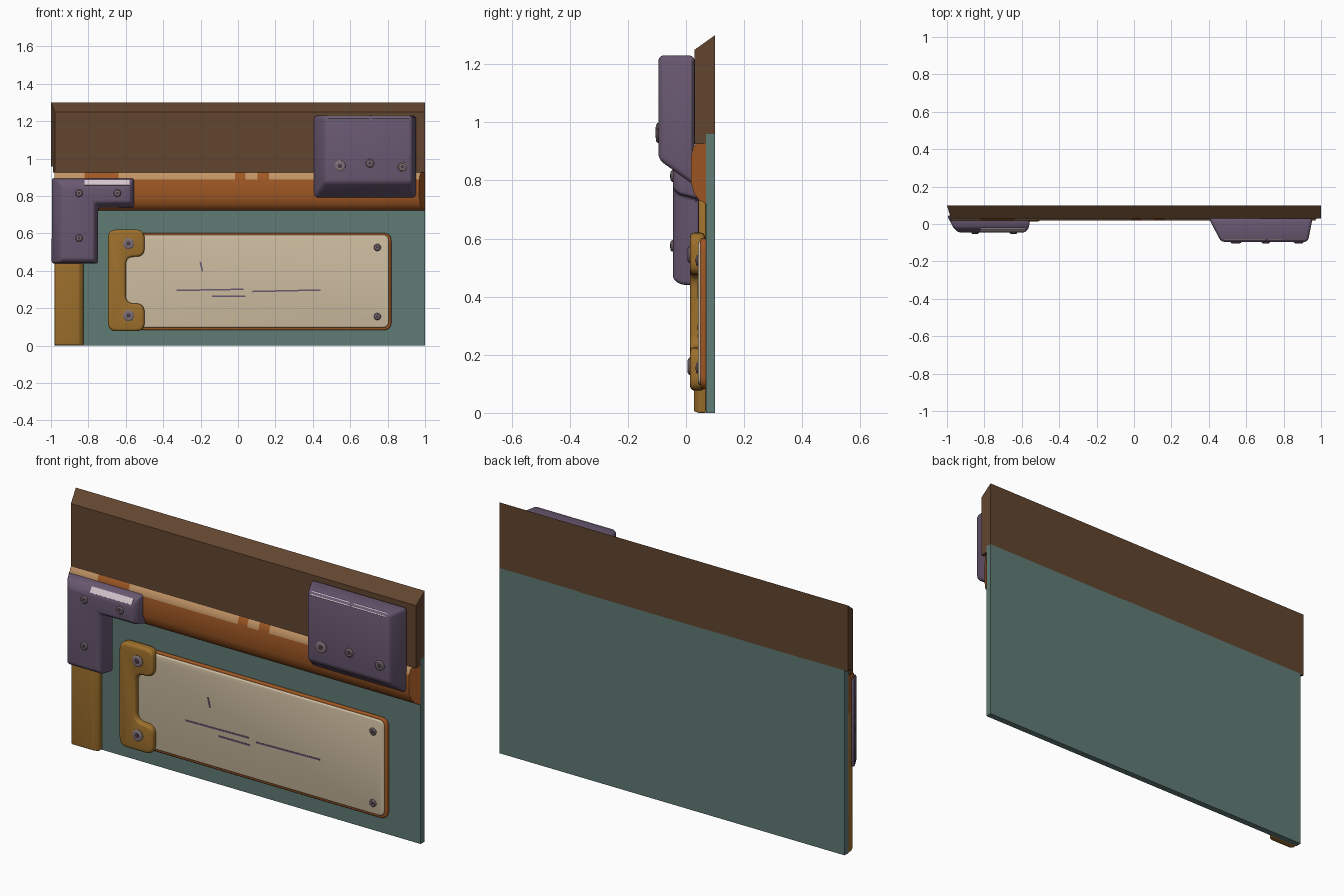
import bpy, bmesh, math
from mathutils import Vector

cube = bpy.data.objects.get("Cube")
if cube:
    bpy.data.objects.remove(cube, do_unlink=True)


def linear(c):
    c /= 255
    return c / 12.92 if c <= 0.04045 else ((c + 0.055) / 1.055) ** 2.4


def material(name, *rgb):
    m = bpy.data.materials.new(name)
    col = [linear(c) for c in rgb] + [1]
    m.diffuse_color = col
    m.use_nodes = True
    m.node_tree.nodes["Principled BSDF"].inputs["Base Color"].default_value = col
    return m


BROWN = material("dark brown", 98, 69, 47)
TEAL = material("teal", 96, 123, 117)
PURPLE = material("dusty purple", 105, 88, 113)
ORANGE = material("burnt orange", 160, 88, 36)
TAN = material("worn tan", 194, 148, 102)
CREAM = material("cream", 208, 191, 162)
MUSTARD = material("mustard", 158, 112, 44)
PINK = material("pale edge wear", 212, 197, 205)
STEEL = material("screw grey", 128, 112, 118)
DARK = material("dark socket", 72, 58, 70)


def loft(name, rings, mat, bevel=0.0, segments=3):
    """Skin matching rings of points, cap both ends, round the sharp edges."""
    bm = bmesh.new()
    loops = [[bm.verts.new(p) for p in ring] for ring in rings]
    n = len(loops[0])
    for a, b in zip(loops, loops[1:]):
        for i in range(n):
            j = (i + 1) % n
            bm.faces.new((a[i], a[j], b[j], b[i]))
    bm.faces.new(loops[0])
    bm.faces.new(loops[-1])
    bmesh.ops.recalc_face_normals(bm, faces=bm.faces)
    me = bpy.data.meshes.new(name)
    bm.to_mesh(me)
    bm.free()
    me.materials.append(mat)
    ob = bpy.data.objects.new(name, me)
    bpy.context.collection.objects.link(ob)
    bpy.ops.object.select_all(action='DESELECT')
    bpy.context.view_layer.objects.active = ob
    ob.select_set(True)
    if bevel:
        mod = ob.modifiers.new("Bevel", 'BEVEL')
        mod.width, mod.segments = bevel, segments
        mod.limit_method, mod.angle_limit = 'ANGLE', math.radians(25)
        bpy.ops.object.modifier_apply(modifier="Bevel")
    bpy.ops.object.shade_smooth_by_angle(angle=math.radians(32))
    return ob


def at_y(y, pts):
    return [(x, y, z) for x, z in pts]


def rect(x0, x1, z0, z1):
    return [(x0, z0), (x1, z0), (x1, z1), (x0, z1)]


def rounded(pts, r, steps=5):
    """Replace each outline corner by a curve."""
    out = []
    for i, p in enumerate(pts):
        p = Vector(p)
        a = p + (Vector(pts[i - 1]) - p).normalized() * r
        b = p + (Vector(pts[(i + 1) % len(pts)]) - p).normalized() * r
        for k in range(steps + 1):
            t = k / steps
            out.append(tuple(a * (1 - t) ** 2 + p * 2 * t * (1 - t) + b * t * t))
    return out


def slab(name, pts, back, front, mat, bevel=0.0):
    return loft(name, [at_y(back, pts), at_y(front, pts)], mat, bevel)


def circle(x, z, r, n=20):
    return [(x + r * math.cos(math.tau * i / n), z + r * math.sin(math.tau * i / n)) for i in range(n)]


def screw(name, x, z, y, r):
    rings = [(y + 0.005, r), (y - 0.003, r), (y - 0.008, r * 0.75)]
    loft(name, [at_y(d, circle(x, z, s)) for d, s in rings], STEEL)
    slab(name + "_socket", circle(x, z, r * 0.42, 6), y - 0.007, y - 0.0095, DARK)


def wear_strip(name, x0, x1, low, high):
    """Thin plate on a sloped upper edge; low and high are (y, z)."""
    d = Vector((high[0] - low[0], high[1] - low[1]))
    n = Vector((-d.y, d.x)).normalized() * 0.003
    prof = [Vector(low) - n, Vector(high) - n, Vector(high) + n, Vector(low) + n]
    loft(name, [[(x, p.x, p.y) for p in prof] for x in (x0, x1)], PINK)


# Backing panel and the sloped header board
slab("back_panel", rect(-0.98, 1, 0, 0.96), 0.10, 0.068, TEAL)
header = [(0.03, 0.925), (0.068, 0.925), (0.068, 0.957), (0.10, 0.957), (0.10, 1.30), (0.03, 1.25)]
loft("header_board", [[(-1 + (0.10 - y) * 0.3, y, z) for y, z in header],
                      [(1, y, z) for y, z in header]], BROWN)

# Rounded rail with worn paint along its upper edge
rail_profile = [(0.07, 0.93), (0.038, 0.93), (0.025, 0.915), (0.018, 0.887), (0.018, 0.79),
                (0.028, 0.755), (0.045, 0.732), (0.07, 0.72)]
cuts = [-0.98, -0.82, -0.64, -0.015, 0.04, 0.105, 0.165, 1]
rail = loft("rail", [[(x - (0.07 - y) * 0.6 * (x == 1), y, z) for y, z in rail_profile] for x in cuts], ORANGE)
rail.data.materials.append(TAN)
bare = [(cuts[i], cuts[i + 1]) for i in (1, 3, 5)]
for f in rail.data.polygons:
    c = f.center
    if c.z > 0.887 and not any(a < c.x < b for a, b in bare):
        f.material_index = 1

# Corner post
loft("corner_post", [at_y(0.07, rect(-0.98, -0.825, 0, 0.74)),
                     at_y(0.045, rect(-0.98, -0.828, 0, 0.74)),
                     at_y(0.027, rect(-0.975, -0.85, 0.005, 0.74))], MUSTARD, 0.006)


# L-shaped corner guard
def ell(left, inner, right, bottom, under, top):
    return [(left, bottom), (inner, bottom), (inner, under), (right, under), (right, top), (left, top)]


loft("corner_guard", [at_y(0.045, ell(-1, -0.745, -0.553, 0.437, 0.735, 0.898)),
                      at_y(-0.02, ell(-0.965, -0.758, -0.562, 0.442, 0.752, 0.888)),
                      at_y(-0.045, ell(-0.94, -0.772, -0.58, 0.46, 0.768, 0.852))], PURPLE, 0.012)
wear_strip("corner_guard_wear", -0.82, -0.58, (-0.041, 0.857), (-0.023, 0.883))
for i, (x, z) in enumerate([(-0.85, 0.815), (-0.645, 0.815), (-0.85, 0.575)]):
    screw(f"guard_screw_{i + 1}", x, z, -0.045, 0.02)

# Large upper block
loft("upper_block", [at_y(0.03, rect(0.40, 0.955, 0.782, 1.23)),
                     at_y(-0.095, rect(0.465, 0.93, 0.872, 1.23))], PURPLE, 0.018)
for i, (a, b) in enumerate([(0.48, 0.70), (0.72, 0.915)]):
    wear_strip(f"upper_block_wear_{i + 1}", a, b, (-0.094, 1.214), (-0.079, 1.229))
for i, (x, z, r) in enumerate([(0.545, 0.96, 0.03), (0.705, 0.975, 0.023), (0.88, 0.955, 0.026)]):
    screw(f"block_screw_{i + 1}", x, z, -0.095, r)

# Sign plate on its backing
slab("plate_backing", rounded(rect(-0.69, 0.82, 0.082, 0.602), 0.045), 0.07, 0.05, ORANGE, 0.006)
slab("sign_plate", rounded(rect(-0.65, 0.806, 0.096, 0.592), 0.035), 0.06, 0.042, CREAM, 0.008)
for i, z in enumerate((0.155, 0.525)):
    screw(f"plate_screw_{i + 1}", 0.745, z, 0.042, 0.019)

# Painted marks on the plate
marks = [((-0.33, 0.295), (0.03, 0.301)), ((-0.14, 0.264), (0.04, 0.264)),
         ((0.075, 0.289), (0.44, 0.297)), ((-0.202, 0.447), (-0.19, 0.397))]
for i, (a, b) in enumerate(marks):
    a, b = Vector(a), Vector(b)
    w = (b - a).orthogonal().normalized() * 0.004
    slab(f"painted_mark_{i + 1}", [tuple(p) for p in (a - w, b - w, b + w, a + w)], 0.043, 0.040, PURPLE)

# Clamp that holds the plate at its end
clamp = [(-0.695, 0.077), (-0.50, 0.077), (-0.50, 0.225), (-0.60, 0.225),
         (-0.60, 0.475), (-0.50, 0.475), (-0.50, 0.62), (-0.695, 0.62)]
slab("plate_clamp", rounded(clamp, 0.045), 0.065, 0.014, MUSTARD, 0.014)
for i, z in enumerate((0.16, 0.545)):
    screw(f"clamp_screw_{i + 1}", -0.585, z, 0.014, 0.03)
